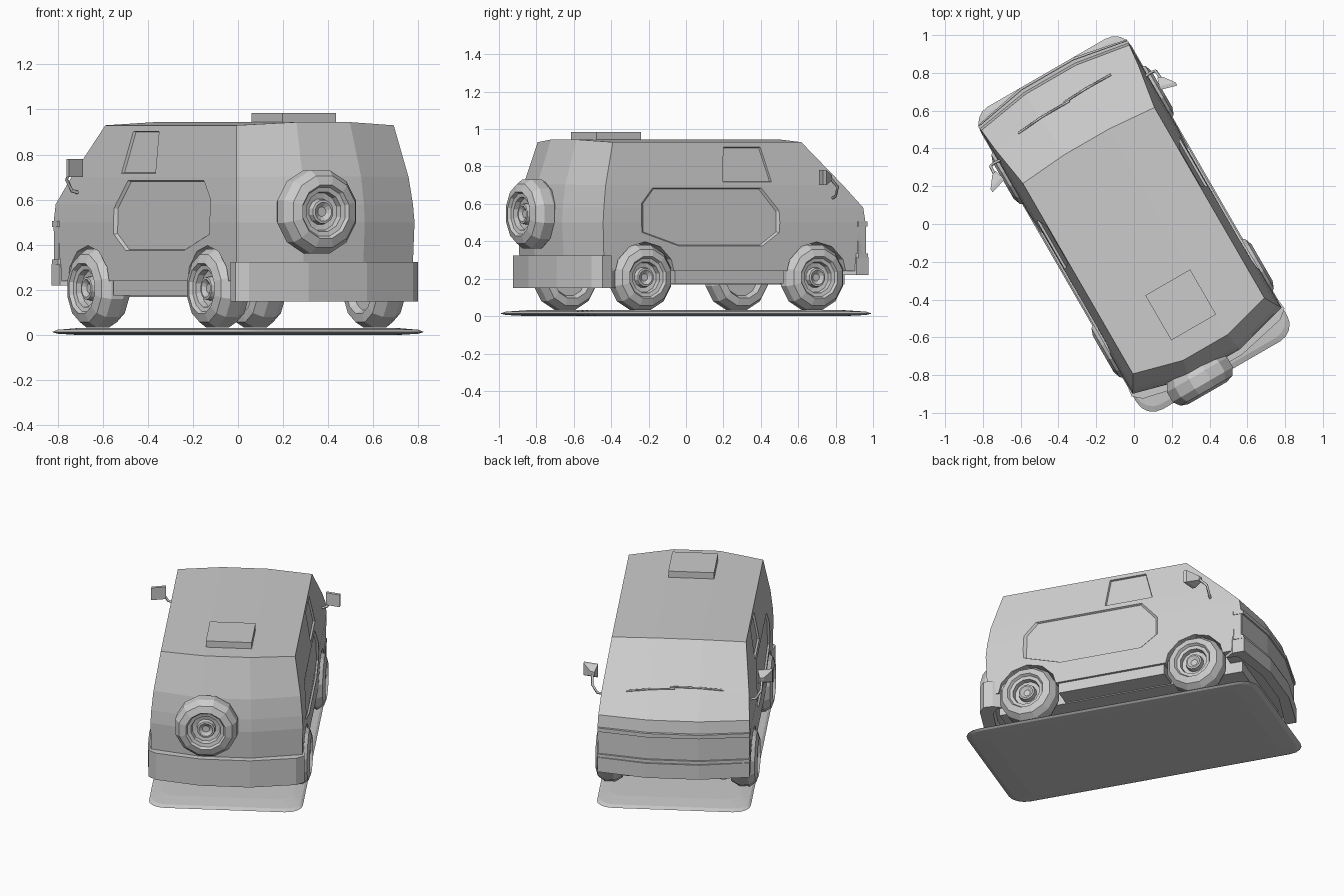
import bpy, bmesh
from math import cos, sin, pi, radians
from mathutils import Matrix

if "Cube" in bpy.data.objects:
    bpy.data.objects.remove(bpy.data.objects["Cube"])

# Built with the nose along local +y, then everything is turned 30 degrees about z.
TURN = Matrix.Rotation(radians(30), 4, 'Z')
parts = []


def make(name, verts, faces):
    me = bpy.data.meshes.new(name)
    me.from_pydata(verts, [], faces)
    bm = bmesh.new()
    bm.from_mesh(me)
    bmesh.ops.recalc_face_normals(bm, faces=bm.faces)
    bm.to_mesh(me)
    bm.free()
    ob = bpy.data.objects.new(name, me)
    bpy.context.collection.objects.link(ob)
    parts.append(ob)
    return ob


def loft(name, rings):
    n = len(rings[0])
    verts = [p for r in rings for p in r]
    faces = [(i * n + j, i * n + (j + 1) % n, (i + 1) * n + (j + 1) % n, (i + 1) * n + j)
             for i in range(len(rings) - 1) for j in range(n)]
    faces += [tuple(range(n)), tuple(range((len(rings) - 1) * n, len(rings) * n))]
    return make(name, verts, faces)


def box(name, x0, x1, y0, y1, z0, z1):
    ring = [(x0, y0), (x1, y0), (x1, y1), (x0, y1)]
    return loft(name, [[(x, y, z) for x, y in ring] for z in (z0, z1)])


def strip(name, half, z0, z1, inset=0.06):
    """Wrap-around band from a half plan outline (outer corner to centre)."""
    outer = half + [(-x, y) for x, y in reversed(half)]
    s = 1 if half[0][1] > 0 else -1
    inner = [(x * 0.9, y - s * inset) for x, y in outer]
    n = len(outer)
    rings = []
    for i in range(n):
        (a, b), (c, d) = outer[i], inner[i]
        rings.append([(a, b, z0), (a, b, z1), (c, d, z1), (c, d, z0)])
    return loft(name, rings)


def cut(target, cutter):
    m = target.modifiers.new("cut", 'BOOLEAN')
    m.operation = 'DIFFERENCE'
    m.solver = 'EXACT'
    m.object = cutter
    bpy.context.view_layer.objects.active = target
    bpy.ops.object.modifier_apply(modifier=m.name)
    parts.remove(cutter)
    bpy.data.objects.remove(cutter)


# Body shell: z, half width, rear corner, rear middle, front corner, front middle, crown
LEVELS = [(.24, .450, -.765, -.84, .845, .895, 0),
          (.50, .456, -.775, -.855, .845, .895, 0),
          (.58, .452, -.768, -.85, .833, .882, 0),
          (.70, .440, -.750, -.832, .715, .755, .003),
          (.93, .402, -.684, -.755, .480, .502, .014)]
rings = []
for z, w, rc, rm, fc, fm, up in LEVELS:
    m = w * .34
    rings.append([(-w, rc, z), (-m, rm, z + up), (m, rm, z + up), (w, rc, z),
                  (w, fc, z), (m, fm, z + up), (-m, fm, z + up), (-w, fc, z)])
body = loft("body", rings)
# split the end caps into planar strips so the roof crown is kept
bm = bmesh.new()
bm.from_mesh(body.data)
bm.verts.ensure_lookup_table()
bm.faces.ensure_lookup_table()
for f in [f for f in bm.faces if len(f.verts) == 8]:
    v = {x.index % 8: x for x in f.verts}
    bmesh.ops.delete(bm, geom=[f], context='FACES_ONLY')
    for q in ((0, 1, 6, 7), (1, 2, 5, 6), (2, 3, 4, 5)):
        bm.faces.new([v[k] for k in q])
bmesh.ops.recalc_face_normals(bm, faces=bm.faces)
bm.to_mesh(body.data)
bm.free()


def side_u(z):
    for a, b in zip(LEVELS, LEVELS[1:]):
        if z <= b[0]:
            return a[1] + (b[1] - a[1]) * (z - a[0]) / (b[0] - a[0])
    return LEVELS[-1][1]


# Shallow side panel and window recesses, and wheel arches
PANELS = [[(-.52, .45), (-.52, .60), (-.45, .68), (.20, .68), (.30, .56), (.30, .45), (.2, .38), (-.3, .38)],
          [(-.02, .72), (.0, .90), (.22, .90), (.27, .72)]]
WHEELS_Y = (.545, -.515)
for s in (1, -1):
    for pts in PANELS:
        cy = sum(p[0] for p in pts) / len(pts)
        cz = sum(p[1] for p in pts) / len(pts)
        rr = []
        for d, k in ((-.012, 1), (.03, 1.12)):
            rr.append([(s * (side_u(z) + d), cy + (y - cy) * k, cz + (z - cz) * k) for y, z in pts])
        cut(body, loft("panel_cutter", rr))
    for y in WHEELS_Y:
        cut(body, loft("arch_cutter", [[(s * u, y + .19 * cos(a * pi / 6), .207 + .19 * sin(a * pi / 6))
                                        for a in range(12)] for u in (.31, .6)]))

# Underfloor and sills
box("underfloor", -.31, .31, -.74, .80, .17, .26)
for s in (1, -1):
    box("sill", min(s * .29, s * .435), max(s * .29, s * .435), -.32, .35, .175, .27)

# Bumpers and front mask
strip("rear_bumper", [(.46, -.73), (.467, -.785), (.42, -.825), (.15, -.885)], .15, .325, .07)
strip("front_bumper", [(.455, .79), (.455, .865), (.16, .925)], .22, .315)
strip("grille", [(.455, .80), (.45, .85), (.155, .903)], .31, .49)
strip("grille_top_trim", [(.46, .80), (.456, .858), (.157, .912)], .48, .505)
strip("grille_bottom_trim", [(.46, .80), (.456, .86), (.157, .915)], .31, .335)

# Wheels: tyre, dished rim and hub turned from one profile (radius, offset)
PROFILE = [(.02, .045), (.04, .06), (.05, .058), (.055, .03), (.08, .035), (.085, .062), (.105, .066),
           (.115, .082), (.155, .068), (.18, .03), (.18, -.03), (.155, -.075), (.115, -.082),
           (.10, -.05), (.03, -.05)]


def wheel(name, loc, turn, scale=1.0):
    n = 12
    rr = [[(h, r * scale * cos(2 * pi * (i + .5) / n), r * scale * sin(2 * pi * (i + .5) / n))
           for i in range(n)] for r, h in PROFILE]
    ob = loft(name, rr)
    ob.data.transform(Matrix.Translation(loc) @ Matrix.Rotation(turn, 4, 'Z'))


for y, pos in zip(WHEELS_Y, ("front", "rear")):
    wheel(pos + "_right_wheel", (.403, y, .207), 0)
    wheel(pos + "_left_wheel", (-.403, y, .207), pi)
wheel("spare_wheel", (-.11, -.888, .547), -pi / 2, 1.06)

# Roof hatch
box("roof_hatch", -.137, .137, -.632, -.357, .93, .985)


def rod(name, pts, r):
    cu = bpy.data.curves.new(name, 'CURVE')
    cu.dimensions = '3D'
    cu.bevel_depth = r
    cu.bevel_resolution = 0
    cu.use_fill_caps = True
    sp = cu.splines.new('POLY')
    sp.points.add(len(pts) - 1)
    for p, c in zip(sp.points, pts):
        p.co = (*c, 1)
    ob = bpy.data.objects.new(name, cu)
    bpy.context.collection.objects.link(ob)
    parts.append(ob)


# Mirrors on bent arms
for s in (1, -1):
    back = [(.478, .545, .70), (.565, .52, .70), (.565, .52, .78), (.478, .545, .78)]
    mid = [(.48, .565, .70), (.565, .54, .70), (.565, .54, .78), (.48, .565, .78)]
    tip = [(.495, .61, .725), (.52, .60, .725), (.52, .60, .755), (.495, .61, .755)]
    loft("mirror", [[(s * x, y, z) for x, y, z in r] for r in (back, mid, tip)])
    rod("mirror_arm", [(s * .44, .645, .63), (s * .475, .65, .64), (s * .505, .645, .69), (s * .508, .60, .735)], .008)

# Wipers lying on the windscreen
rod("left_wiper", [(-.29, .722, .719), (-.14, .735, .735), (.03, .735, .735)], .006)
rod("right_wiper", [(0, .742, .728), (.14, .748, .723), (.29, .746, .703)], .006)


# Thin rounded base plate
def plate_ring(k, z):
    out = []
    for q, (sx, sy) in enumerate(((1, 1), (-1, 1), (-1, -1), (1, -1))):
        for i in range(5):
            a = pi / 2 * (q + i / 4)
            out.append(((sx * .36 + .1 * cos(a)) * k, (sy * .825 + .1 * sin(a)) * k, z))
    return out


loft("base_plate", [plate_ring(.85, 0), plate_ring(.97, .006), plate_ring(1, .014),
                    plate_ring(.97, .024), plate_ring(.85, .032)])

for ob in parts:
    ob.data.transform(TURN)
